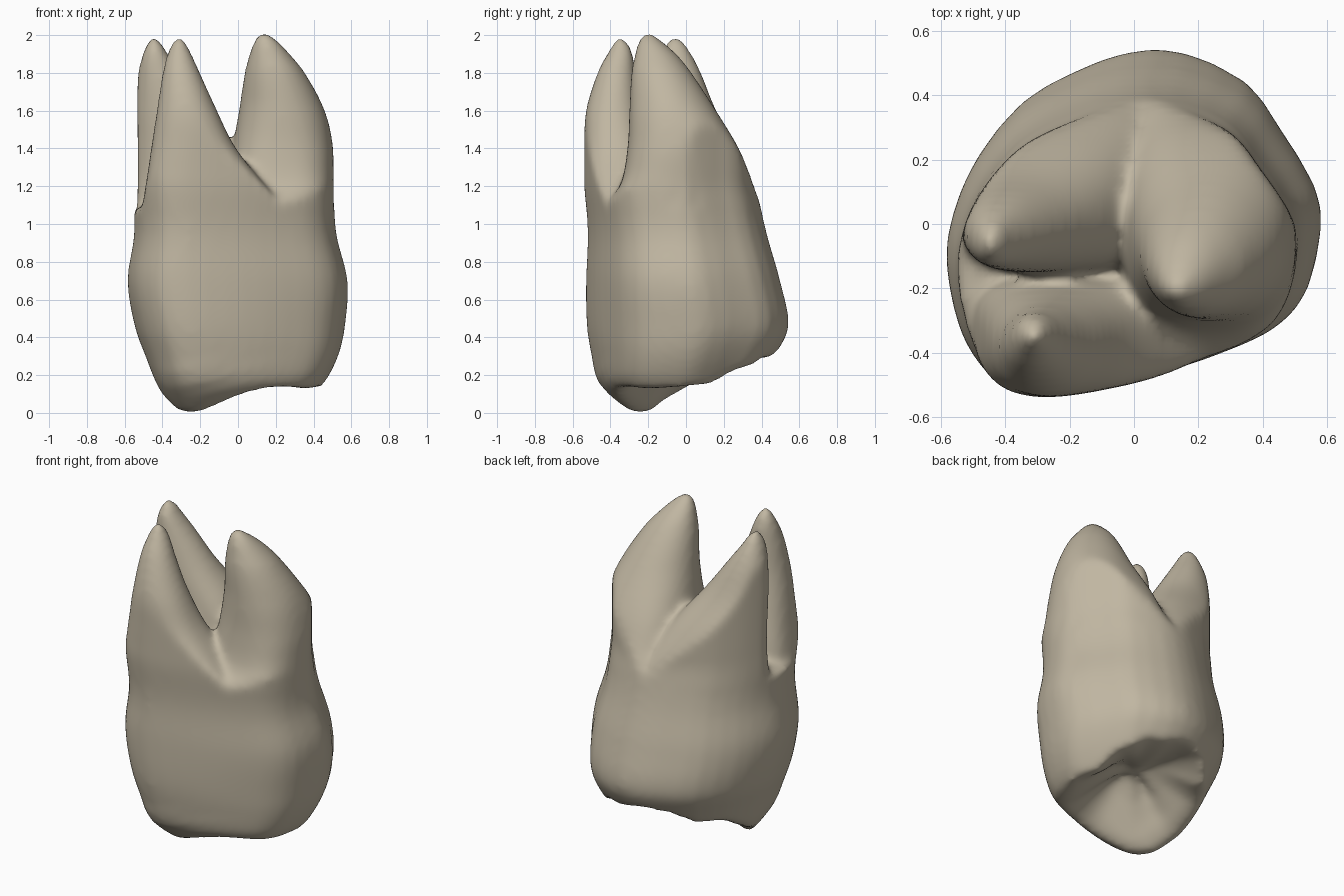
import bpy, bmesh, math
from mathutils import Vector

cube = bpy.data.objects.get("Cube")
if cube:
    bpy.data.objects.remove(cube)

# Crown outline seen from above, counter-clockwise
OUTLINE = [(.57, 0), (.55, .13), (.44, .31), (.34, .44), (.14, .53), (-.03, .53),
           (-.2, .47), (-.36, .38), (-.49, .22), (-.56, .05), (-.58, -.1), (-.55, -.28),
           (-.5, -.4), (-.41, -.5), (-.27, -.53), (-.07, -.5), (.12, -.45), (.33, -.37),
           (.45, -.3), (.53, -.19)]
# Extents by height: z, x min, x max, y min, y max
CROWN = [(0, -.34, .3, -.29, .3), (.15, -.43, .45, -.46, .37), (.3, -.49, .53, -.5, .46),
         (.45, -.545, .565, -.525, .535), (.7, -.585, .58, -.53, .49),
         (.95, -.55, .52, -.52, .42), (1.2, -.56, .51, -.54, .365)]
ROOTS = [
    [(.85, -.25, .6, -.5, .5), (1.1, -.12, .53, -.43, .42), (1.2, -.06, .51, -.35, .37),
     (1.4, -.03, .505, -.31, .28), (1.6, .005, .46, -.3, .16), (1.8, .035, .355, -.29, .03),
     (1.9, .06, .275, -.27, -.05), (1.97, .085, .21, -.25, -.13), (2.01, .11, .16, -.22, -.18)],
    [(.85, -.6, .4, -.6, -.1), (1.0, -.53, .33, -.56, -.14), (1.2, -.49, .15, -.545, -.16),
     (1.4, -.46, -.01, -.54, -.2), (1.6, -.43, -.11, -.53, -.24),
     (1.8, -.4, -.2, -.47, -.27), (1.9, -.375, -.245, -.42, -.28),
     (1.95, -.355, -.27, -.39, -.3), (1.985, -.335, -.29, -.37, -.33)],
    [(.85, -.6, .25, -.25, .5), (1.0, -.58, .2, -.17, .44), (1.2, -.56, .1, -.15, .37),
     (1.4, -.555, -.01, -.15, .27), (1.6, -.55, -.16, -.15, .16), (1.8, -.53, -.3, -.14, .08),
     (1.9, -.505, -.37, -.13, .03), (1.95, -.485, -.4, -.11, 0), (1.985, -.465, -.425, -.08, -.03)],
]
# Height of the biting edge by angle in degrees
RIM = [(-180, .12), (-160, .05), (-145, .005), (-130, .005), (-110, .05), (-85, .1),
       (-60, .13), (0, .14), (25, .15), (42, .23), (52, .25), (62, .3), (75, .3), (92, .33),
       (115, .3), (135, .22), (152, .23), (165, .18), (180, .12)]
TOP = 1.08


def sample(table, key):
    """Smoothly interpolate a table on its first column."""
    key = min(max(key, table[0][0]), table[-1][0])
    i = next(k for k in range(len(table) - 1) if key <= table[k + 1][0])
    a, b = table[i], table[i + 1]
    p, q = table[max(i - 1, 0)], table[min(i + 2, len(table) - 1)]
    h = b[0] - a[0]
    t = (key - a[0]) / h
    out = []
    for j in range(1, len(a)):
        m = (b[j] - p[j]) / (b[0] - p[0]) * h
        n = (q[j] - a[j]) / (q[0] - a[0]) * h
        out.append((2*t**3 - 3*t*t + 1) * a[j] + (t**3 - 2*t*t + t) * m
                   + (3*t*t - 2*t**3) * b[j] + (t**3 - t*t) * n)
    return out


def loft(bm, rings):
    """Skin a stack of rings and close both ends."""
    rows = [[bm.verts.new(p) for p in ring] for ring in rings]
    n = len(rows[0])
    for low, high in zip(rows, rows[1:]):
        for i in range(n):
            bm.faces.new((low[i], low[(i+1) % n], high[(i+1) % n], high[i]))
    bm.faces.new(rows[0][::-1])
    bm.faces.new(rows[-1])


def remap(x, y, source, target):
    """Move a point from one bounding box to another."""
    x0, x1, y0, y1 = source
    X0, X1, Y0, Y1 = target
    return (X0 + (x - x0) / (x1 - x0) * (X1 - X0), Y0 + (y - y0) / (y1 - y0) * (Y1 - Y0))


def degrees(p):
    return math.degrees(math.atan2(p[1], p[0]))


# Refine the outline and index its radius by angle
FULL = (-.58, .57, -.53, .53)
fine = []
count = len(OUTLINE)
for i in range(count):
    a, b, c, d = (Vector(OUTLINE[(i + k) % count]) for k in (-1, 0, 1, 2))
    fine += [b, (b + c) * .5625 - (a + d) * .0625]
polar = sorted((degrees(p) + turn, p.length) for p in fine for turn in (-360, 0, 360))


def inside_crown(x, y, z):
    """Pull a point back to the crown's wall where it sticks out."""
    box = sample(CROWN, z)
    p = Vector(remap(x, y, box, FULL))
    hide = min(1, .95 + .05 * (z - .85) / .2)
    p *= min(1, hide * sample(polar, degrees(p))[0] / p.length)
    return (*remap(p.x, p.y, FULL, box), z)


def wall(t):
    ring = []
    for p in fine:
        rim = sample(RIM, degrees(p))[0]
        z = rim + (TOP - rim) * t
        ring.append(Vector((*remap(p.x, p.y, FULL, sample(CROWN, z)), z)))
    return ring


# Crown: basin from its middle outwards, then the wall, then a domed top
bm = bmesh.new()
rim_ring, top_ring = wall(0), wall(1)
rings = []
for s, depth in ((.04, 1), (.2, .97), (.4, .75), (.6, .42), (.75, .15), (.88, 0)):
    ring = []
    for k, p in enumerate(rim_ring):
        groove = .03 * math.sin(4 * math.tau * k / len(rim_ring)) * s * (1 - s) * 4
        ring.append(Vector((p.x * s, p.y * s, p.z + (.34 - p.z) * depth + groove)))
    rings.append(ring)
rings += [wall(k / 16) for k in range(17)]
for s, lift in ((.85, .03), (.6, .07), (.3, .1), (.05, .11)):
    rings.append([Vector((p.x * s, p.y * s, p.z + lift)) for p in top_ring])
loft(bm, rings)

# Three tapering roots, squarer where they leave the crown
for table in ROOTS:
    start, end = table[0][0], table[-1][0]
    rings = []
    for k in range(31):
        z = start + (end - start) * (1 - (1 - k / 30) ** 1.5)
        box = sample(table, z)
        power = min(1, max(.6, .6 + .4 * (z - 1.15) / .5))
        ring = []
        for j in range(48):
            c, s = math.cos(math.tau * j / 48), math.sin(math.tau * j / 48)
            x = math.copysign(abs(c) ** power, c)
            y = math.copysign(abs(s) ** power, s)
            ring.append(inside_crown(*remap(x, y, (-1, 1, -1, 1), box), z))
        rings.append(ring)
    loft(bm, rings)
bmesh.ops.recalc_face_normals(bm, faces=bm.faces)

mesh = bpy.data.meshes.new("molar_tooth")
bm.to_mesh(mesh)
bm.free()
tooth = bpy.data.objects.new("molar_tooth", mesh)
bpy.context.collection.objects.link(tooth)

# Fuse the crown and roots into one soft surface
remesh = tooth.modifiers.new("fuse", 'REMESH')
remesh.mode = 'VOXEL'
remesh.voxel_size = .02
remesh.use_smooth_shade = True
soften = tooth.modifiers.new("soften", 'SMOOTH')
soften.factor = .5
soften.iterations = 12

ivory = bpy.data.materials.new("ivory")
ivory.use_nodes = True
color = (.53, .47, .36, 1)
ivory.diffuse_color = color
ivory.node_tree.nodes["Principled BSDF"].inputs["Base Color"].default_value = color
mesh.materials.append(ivory)
mesh.shade_smooth()
